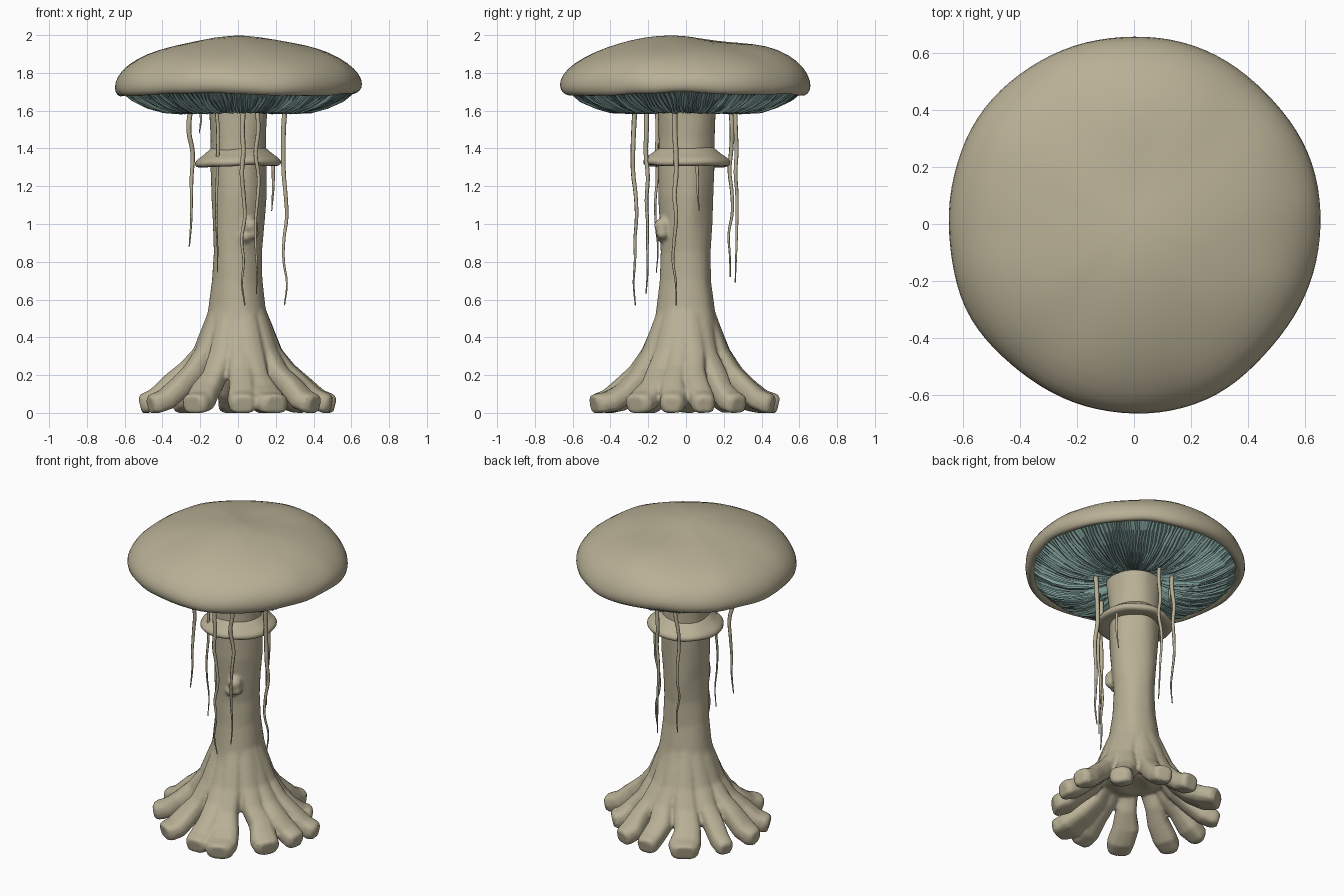
import bpy, bmesh, math, random
from mathutils import Vector, noise

random.seed(4)
if "Cube" in bpy.data.objects:
    bpy.data.objects.remove(bpy.data.objects["Cube"], do_unlink=True)


def material(name, color):
    m = bpy.data.materials.new(name)
    m.use_nodes = True
    m.diffuse_color = color
    m.node_tree.nodes["Principled BSDF"].inputs["Base Color"].default_value = color
    return m


flesh = material("pale tan flesh", (0.48, 0.43, 0.3, 1))
teal = material("dusty teal gills", (0.23, 0.37, 0.34, 1))


def finish(name, bm, mat, smooth=True):
    bmesh.ops.recalc_face_normals(bm, faces=bm.faces)
    for f in bm.faces:
        f.smooth = smooth
    me = bpy.data.meshes.new(name)
    bm.to_mesh(me)
    bm.free()
    me.materials.append(mat)
    ob = bpy.data.objects.new(name, me)
    bpy.context.collection.objects.link(ob)
    return ob


def loft(bm, rings, caps=(0, -1)):
    """Skin a list of equally sized point rings and close the listed ends."""
    loops = [[bm.verts.new(p) for p in ring] for ring in rings]
    n = len(loops[0])
    for a, b in zip(loops, loops[1:]):
        for i in range(n):
            j = (i + 1) % n
            bm.faces.new((a[i], a[j], b[j], b[i]))
    for end in caps:
        bm.faces.new(loops[end])


def lathe(bm, profile, sides, warp, caps=(0, -1)):
    rings = []
    for k, (r, z) in enumerate(profile):
        angles = [math.tau * i / sides for i in range(sides)]
        rings.append([warp(Vector((r * math.cos(a), r * math.sin(a), z)), i, k)
                      for i, a in enumerate(angles)])
    loft(bm, rings, caps)


def subdivide(ob, levels):
    mod = ob.modifiers.new("smooth surface", "SUBSURF")
    mod.levels = mod.render_levels = levels


def bump(p, x, y, width):
    return math.exp(-((p.x - x) ** 2 + (p.y - y) ** 2) / width)


# Cap: domed top with a lumpy rim that curls under
def cap_warp(p, i, k):
    n = noise.noise_vector(p * 3.2 + Vector((5, 2, 1)))
    r = math.hypot(p.x, p.y)
    out = 0.022 * n.x * min(1, r * 2)
    lift = 0.012 * noise.noise(p * 9) if r > 0.55 else 0.006 * noise.noise(p * 7)
    if p.z > 1.78:
        lift += 0.022 * bump(p, 0.05, 0.5, 0.04) + 0.014 * bump(p, 0, -0.2, 0.03)
        lift -= 0.02 * bump(p, 0.05, 0.16, 0.03)
    return Vector((p.x * (1.01 + out), p.y * (1.016 + out),
                   p.z + 0.014 * n.z * min(1, r * 3) + lift))


bm = bmesh.new()
lathe(bm, [(0.02, 1.998), (0.14, 1.988), (0.28, 1.962), (0.42, 1.928), (0.54, 1.88),
           (0.62, 1.82), (0.655, 1.755), (0.65, 1.705), (0.625, 1.682),
           (0.6, 1.69), (0.57, 1.71)], 48, cap_warp, caps=(0,))
subdivide(finish("cap", bm, flesh), 1)

# Gills: fine radial blades of uneven depth
GILLS = 320
depth = [random.uniform(-0.012, 0.0) if i % 2 else random.uniform(0.0, 0.012)
         for i in range(GILLS)]


def gill_warp(p, i, k):
    r = math.hypot(p.x, p.y)
    fade = 0.3 if k == 0 else min(1, r * 1.8)
    a = math.atan2(p.y, p.x) + 0.012 * math.sin(k * 1.7 + i * 0.4)
    return Vector((r * math.cos(a), r * math.sin(a),
                   p.z + fade * (depth[i] + random.uniform(-0.004, 0.004))))


bm = bmesh.new()
lathe(bm, [(0.625, 1.705), (0.56, 1.66), (0.48, 1.62), (0.4, 1.595),
           (0.3, 1.588), (0.2, 1.6), (0.11, 1.63)], GILLS, gill_warp, caps=())
finish("gills", bm, teal, smooth=False)


# Stem with spreading roots, fused into one organic body
def stem_warp(p, i, k):
    return p + 0.014 * noise.noise_vector(Vector((p.x * 7, p.y * 7, p.z * 3)))


bm = bmesh.new()
lathe(bm, [(0.03, 0.22), (0.1, 0.21), (0.18, 0.24), (0.19, 0.32), (0.175, 0.43),
           (0.15, 0.55), (0.135, 0.7), (0.131, 0.85), (0.136, 1.0), (0.144, 1.15),
           (0.149, 1.3), (0.149, 1.45), (0.155, 1.57), (0.163, 1.68)], 32, stem_warp)


def root(angle, reach, girth, hump):
    """Tapering at the stem, swelling to a blunt, boxy foot on the ground."""
    path = [(0.08, 0.64, 0.032), (0.13, 0.45, 0.054), (0.185, 0.31, 0.06),
            (0.26, 0.19 + hump * 0.8, 0.06), (0.34, 0.115 + hump, 0.064),
            (0.42, 0.062 + hump * 0.4, 0.07), (0.485, 0.045, 0.064), (0.508, 0.04, 0.045)]
    rings = []
    for k, (r, z, w) in enumerate(path):
        r0, z0 = path[max(k - 1, 0)][:2]
        r1, z1 = path[min(k + 1, len(path) - 1)][:2]
        up = Vector((z0 - z1, r1 - r0)).normalized()
        bend = math.radians(angle) + random.uniform(-0.05, 0.05) * (k in (2, 3, 4))
        out = Vector((math.cos(bend), math.sin(bend), 0))
        side = Vector((-out.y, out.x, 0))
        stretch = 1 + (reach - 1) * min(1, r * 2)
        w *= random.uniform(0.92, 1.1) * (1 + (girth - 1) * min(1, k / 5))
        ring = []
        for i in range(12):
            t = math.tau * i / 12
            c = math.copysign(abs(math.cos(t)) ** 0.75, math.cos(t)) * w
            s = math.copysign(abs(math.sin(t)) ** 0.75, math.sin(t)) * min(w, 0.058)
            p = out * (r * stretch + up.x * s) + side * c
            p.z = max(0.0, z + up.y * s)
            ring.append(p)
        rings.append(ring)
    loft(bm, rings)


for spec in ((11, 1.02, 1.0, 0.03), (39, 0.87, 1.0, 0.0), (72, 0.95, 1.0, 0.02),
             (95, 0.96, 1.05, 0.01), (124, 1.03, 1.35, 0.0), (153, 1.02, 0.9, 0.02),
             (179, 1.02, 1.0, 0.045), (204, 1.0, 1.0, 0.02), (241, 0.97, 1.25, 0.0),
             (273, 0.97, 1.1, 0.02), (292, 1.04, 1.3, -0.01), (327, 0.96, 1.2, 0.02),
             (351, 0.98, 1.0, 0.03)):
    root(*spec)

# Small knot on the front of the stem
for x, z, size in ((0.065, 0.99, 0.044), (0.04, 0.935, 0.034), (0.08, 0.95, 0.032)):
    ball = bmesh.ops.create_icosphere(bm, subdivisions=2, radius=size)
    bmesh.ops.translate(bm, verts=ball["verts"], vec=(x, -0.126, z))

body = finish("stem_and_roots", bm, flesh)
mod = body.modifiers.new("fuse", "REMESH")
mod.mode = "VOXEL"
mod.voxel_size = 0.011
mod.use_smooth_shade = True
mod = body.modifiers.new("soften", "SMOOTH")
mod.factor = 0.5
mod.iterations = 3


# Ring: drooping conical collar around the stem
def ring_warp(p, i, k):
    n = noise.noise(Vector((p.x * 7, p.y * 7, 3)))
    return Vector((p.x * (1 + 0.04 * n), p.y * (1 + 0.04 * n) + 0.005,
                   p.z + 0.01 * n + 0.02 * p.x))


bm = bmesh.new()
lathe(bm, [(0.13, 1.41), (0.16, 1.392), (0.182, 1.37), (0.212, 1.352), (0.234, 1.33),
           (0.226, 1.304), (0.19, 1.304), (0.16, 1.31), (0.13, 1.315)], 36, ring_warp, caps=())
subdivide(finish("collar_ring", bm, flesh), 1)


# Tendrils hanging from the gills and collar: x, y, top, lower end, thickness
def tendril(n, x, y, top, end, thick):
    curve = bpy.data.curves.new("tendril", "CURVE")
    curve.dimensions = "3D"
    curve.bevel_depth = thick
    curve.bevel_resolution = 1
    curve.use_fill_caps = True
    curve.resolution_u = 4
    spline = curve.splines.new("BEZIER")
    count = max(3, int((top - end) / 0.1))
    spline.bezier_points.add(count - 1)
    for i, bp in enumerate(spline.bezier_points):
        t = i / (count - 1)
        sway = 0.011 * min(1, i)
        bp.co = (x + random.uniform(-sway, sway), y + random.uniform(-sway, sway),
                 top + (end - top) * t)
        bp.handle_left_type = bp.handle_right_type = "AUTO"
        bp.radius = 1.0 - 0.75 * t ** 1.5
    curve.materials.append(flesh)
    ob = bpy.data.objects.new(f"tendril_{n}", curve)
    bpy.context.collection.objects.link(ob)


HANG = 1.62
for n, spec in enumerate((
        (-0.25, -0.12, HANG, 0.88, 0.014), (-0.2, 0.1, HANG, 1.48, 0.009),
        (-0.115, -0.155, HANG, 0.74, 0.01), (0.03, -0.27, HANG, 0.57, 0.014),
        (0.1, -0.21, HANG, 0.63, 0.013), (0.185, 0.06, 1.33, 1.07, 0.01),
        (0.25, -0.06, HANG, 0.57, 0.015), (-0.1, 0.235, HANG, 0.72, 0.013),
        (0.02, 0.26, HANG, 0.69, 0.013))):
    tendril(n + 1, *spec)
